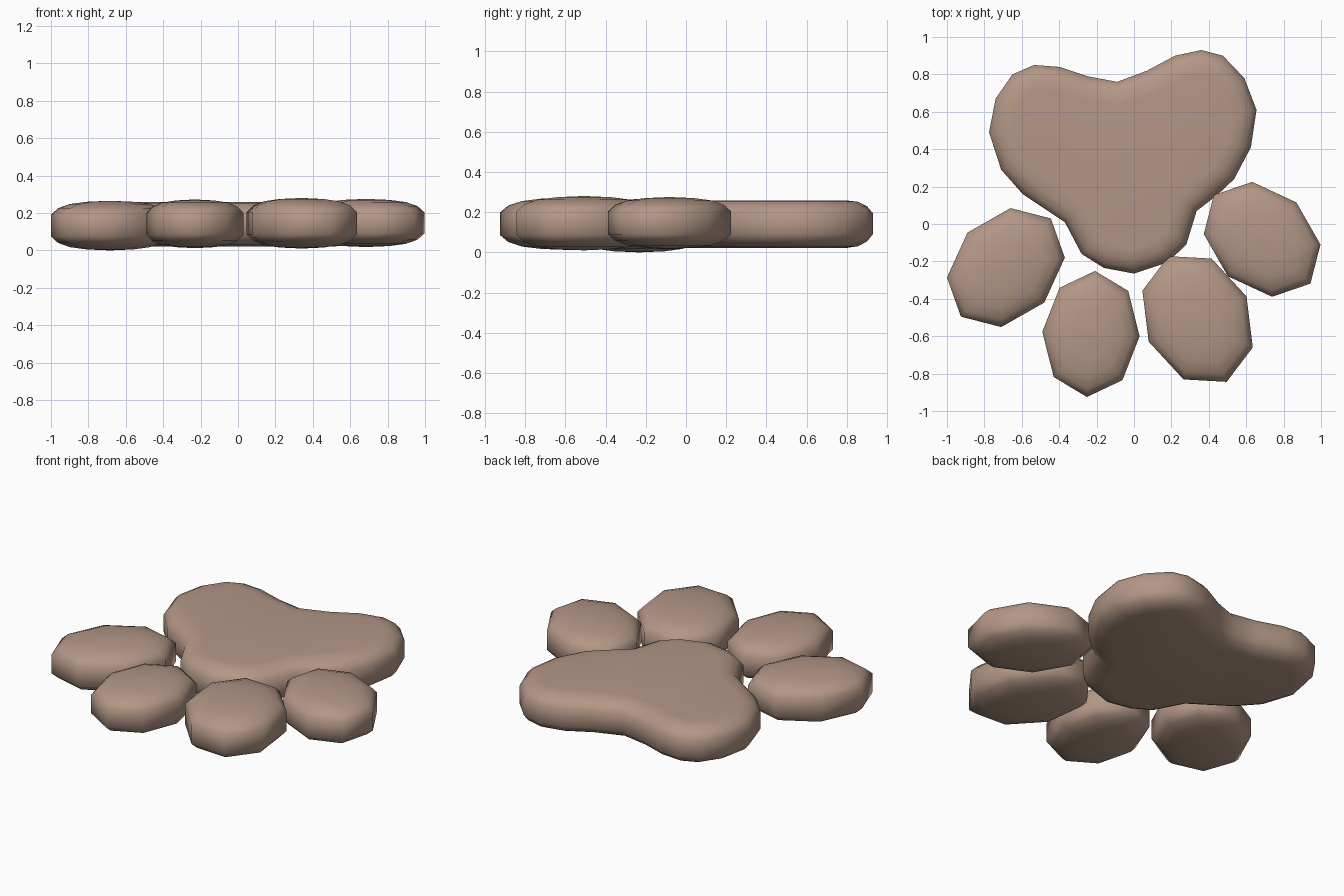
import bpy, bmesh, math
from mathutils import Vector

if "Cube" in bpy.data.objects:
    bpy.data.objects.remove(bpy.data.objects["Cube"])

mat = bpy.data.materials.new("brown")
mat.diffuse_color = (0.45, 0.31, 0.24, 1)
mat.use_nodes = True
mat.node_tree.nodes["Principled BSDF"].inputs["Base Color"].default_value = mat.diffuse_color


def inset(outline, d):
    """Shift a counter-clockwise outline inwards by d along its corner normals."""
    out, n = [], len(outline)
    for i, p in enumerate(outline):
        a = (p - outline[i - 1]).normalized()
        b = (outline[(i + 1) % n] - p).normalized()
        m = Vector((-(a + b).y, (a + b).x)).normalized()
        out.append(p + m * d)
    return out


def loft(name, rings):
    """Skin a stack of (outline, z) rings and close both ends."""
    bm = bmesh.new()
    loops = [[bm.verts.new((p.x, p.y, z)) for p in pts] for pts, z in rings]
    n = len(loops[0])
    for lo, hi in zip(loops, loops[1:]):
        for i in range(n):
            j = (i + 1) % n
            bm.faces.new((lo[i], lo[j], hi[j], hi[i]))
    bm.faces.new(loops[0][::-1])
    bm.faces.new(loops[-1])
    bmesh.ops.triangulate(bm, faces=[f for f in bm.faces if len(f.verts) > 4])
    bmesh.ops.recalc_face_normals(bm, faces=bm.faces[:])
    for f in bm.faces:
        f.smooth = True
    me = bpy.data.meshes.new(name)
    bm.to_mesh(me)
    bm.free()
    me.materials.append(mat)
    ob = bpy.data.objects.new(name, me)
    bpy.context.collection.objects.link(ob)


# Main pad: heart-like outline with a rounded front lobe
pad = [(-0.09, 0.76), (-0.25, 0.79), (-0.40, 0.84), (-0.535, 0.85), (-0.65, 0.80),
       (-0.74, 0.67), (-0.775, 0.49), (-0.71, 0.29), (-0.595, 0.16), (-0.37, 0.01),
       (-0.28, -0.16), (-0.16, -0.235), (0.0, -0.265), (0.18, -0.205), (0.28, -0.11),
       (0.335, 0.07), (0.44, 0.15), (0.535, 0.24), (0.625, 0.41), (0.655, 0.61),
       (0.59, 0.78), (0.475, 0.90), (0.36, 0.93), (0.22, 0.90), (0.07, 0.82)]
pad = [Vector(p) for p in pad]
profile = [(0.13, 0.022), (0.075, 0.03), (0.03, 0.053), (0, 0.09),
           (0, 0.195), (0.03, 0.23), (0.075, 0.252), (0.13, 0.258)]
loft("main_pad", [(inset(pad, d), z) for d, z in profile])

# Toes: eight-sided ovals given by centre, two radius vectors, bottom and top
toes = {
    "outer_left_toe": ((-0.685, -0.233), (0.315, 0.053), (0.025, 0.318), 0.0, 0.265),
    "inner_left_toe": ((-0.23, -0.588), (0.26, -0.012), (0.022, 0.337), 0.012, 0.272),
    "inner_right_toe": ((0.34, -0.508), (0.295, -0.152), (0.075, 0.323), 0.01, 0.28),
    "outer_right_toe": ((0.685, -0.082), (0.312, -0.028), (-0.053, 0.307), 0.018, 0.275),
}
dome = [(0.02, 0), (0.4, 0.02), (0.68, 0.065), (0.88, 0.15), (1, 0.28),
        (1, 0.72), (0.88, 0.85), (0.68, 0.935), (0.4, 0.98), (0.02, 1)]
for name, (c, a, b, z0, z1) in toes.items():
    c, a, b = Vector(c), Vector(a), Vector(b)
    angles = [k * math.pi / 4 for k in range(8)]
    loft(name, [([c + s * (a * math.cos(t) + b * math.sin(t)) for t in angles],
                 z0 + h * (z1 - z0)) for s, h in dome])
